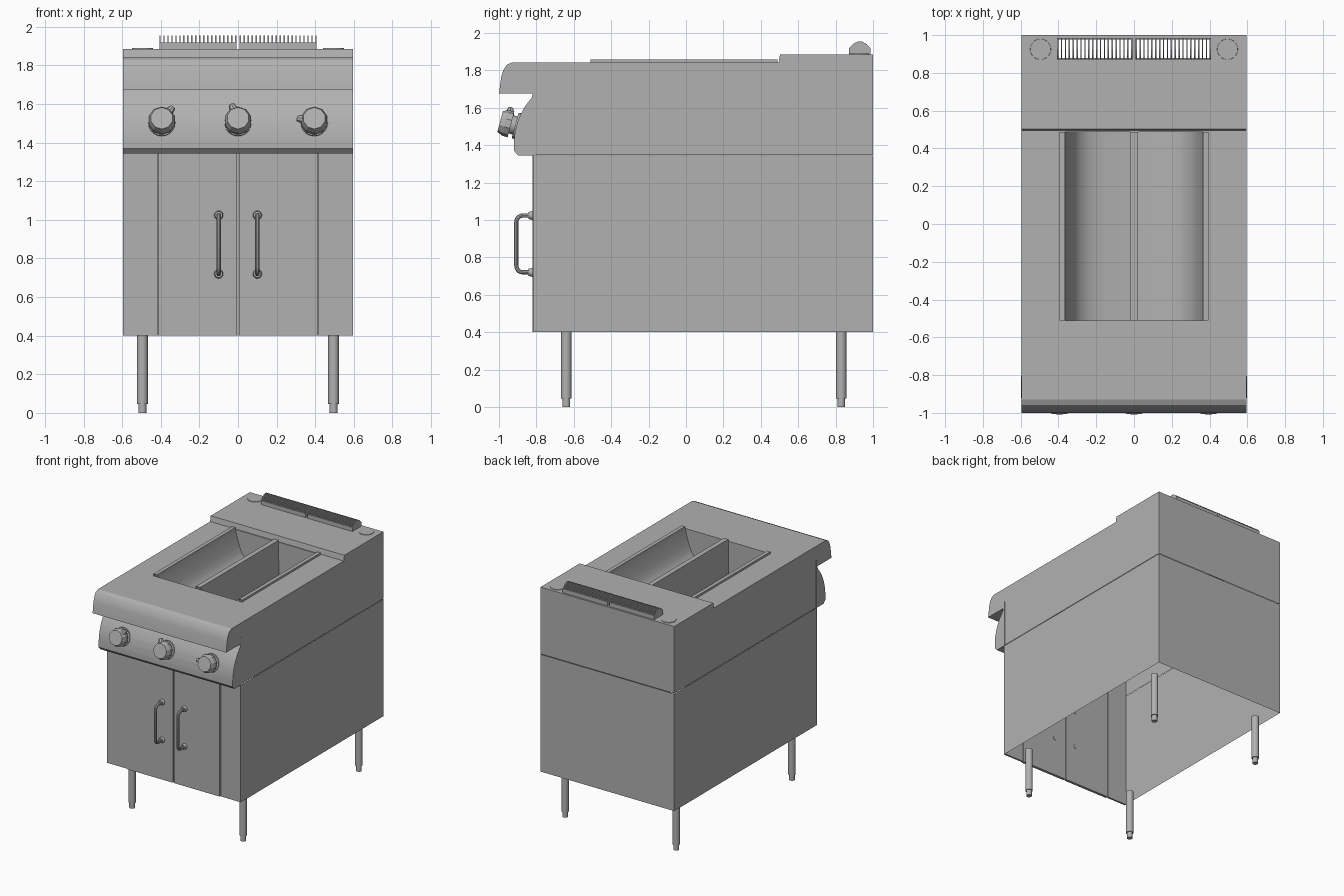
import bpy, bmesh, math
from mathutils import Matrix, Vector

if "Cube" in bpy.data.objects:
    bpy.data.objects.remove(bpy.data.objects["Cube"])

W = 0.595
steel = bpy.data.materials.new("steel")
steel.diffuse_color = (0.44, 0.44, 0.44, 1)
steel.use_nodes = True
steel.node_tree.nodes["Principled BSDF"].inputs["Base Color"].default_value = steel.diffuse_color


def smooth_edges(ob):
    bpy.ops.object.select_all(action='DESELECT')
    bpy.context.view_layer.objects.active = ob
    ob.select_set(True)
    bpy.ops.object.shade_smooth_by_angle(angle=math.radians(32))


def finish(name, bm, smooth=False):
    bmesh.ops.remove_doubles(bm, verts=bm.verts, dist=1e-5)
    bmesh.ops.recalc_face_normals(bm, faces=bm.faces)
    me = bpy.data.meshes.new(name)
    bm.to_mesh(me)
    bm.free()
    me.materials.append(steel)
    ob = bpy.data.objects.new(name, me)
    bpy.context.collection.objects.link(ob)
    if smooth:
        smooth_edges(ob)
    return ob


def face(bm, pts):
    return bm.faces.new([bm.verts.new(p) for p in pts])


def add_box(bm, x0, x1, y0, y1, z0, z1):
    m = Matrix.Translation(((x0+x1)/2, (y0+y1)/2, (z0+z1)/2)) @ Matrix.Diagonal((abs(x1-x0), y1-y0, z1-z0, 1))
    bmesh.ops.create_cube(bm, size=1, matrix=m)


def add_cyl(bm, r1, r2, z0, z1, mat=Matrix(), n=24):
    bmesh.ops.create_cone(bm, cap_ends=True, segments=n, radius1=r1, radius2=r2, depth=z1-z0,
                          matrix=mat @ Matrix.Translation((0, 0, (z0+z1)/2)))


def add_strips(bm, profile, x0, x1):
    # open (y, z) profile swept along x
    for (a, b), (c, d) in zip(profile, profile[1:]):
        face(bm, [(x0, a, b), (x1, a, b), (x1, c, d), (x0, c, d)])


def add_extrusion(bm, profile, x0, x1):
    # closed (y, z) profile with end caps
    for x in (x0, x1):
        face(bm, [(x, y, z) for y, z in profile])
    add_strips(bm, profile + profile[:1], x0, x1)


def add_deck(bm, xs, ys, z, holes):
    # flat sheet divided into cells, some left open
    for i in range(len(xs)-1):
        for j in range(len(ys)-1):
            if (i, j) not in holes:
                face(bm, [(xs[i], ys[j], z), (xs[i+1], ys[j], z), (xs[i+1], ys[j+1], z), (xs[i], ys[j+1], z)])


# lower cabinet: sheet sides and back, open underneath
bm = bmesh.new()
path = [(-W, -0.80), (-W, 1), (W, 1), (W, -0.80)]
for (a, b), (c, d) in zip(path, path[1:]):
    face(bm, [(a, b, 0.40), (c, d, 0.40), (c, d, 1.344), (a, b, 1.344)])
finish("lower_cabinet", bm)

# upper housing: side cheeks, then nose, top sheet with well, raised rear
prof = [(1, 1.347), (-0.81, 1.347), (-0.81, 1.675), (-1, 1.675), (-0.988, 1.765), (-0.975, 1.805),
        (-0.958, 1.83), (-0.93, 1.842), (0.495, 1.842), (0.503, 1.885), (1, 1.885)]
bm = bmesh.new()
for x in (-W, W):
    face(bm, [(x, y, z) for y, z in prof])
finish("upper_side_cheeks", bm)
bm = bmesh.new()
add_strips(bm, prof[1:8], -W, W)
finish("front_nose", bm, smooth=True)
bm = bmesh.new()
add_deck(bm, [-W, -0.395, 0.395, W], [-0.93, -0.51, 0.488, 0.495], 1.842, {(1, 1)})
add_deck(bm, [-W, -0.4, -0.012, 0.012, 0.4, W], [0.503, 0.88, 0.98, 1], 1.885, {(1, 1), (3, 1)})
add_strips(bm, prof[8:10], -W, W)
add_strips(bm, [prof[10], prof[0]], -W, W)
finish("top_and_back", bm)

# twin pans with curved outer walls and folded lips
for s, side in ((-1, "left"), (1, "right")):
    bm = bmesh.new()
    pan = [(0.395, 1.842), (0.395, 1.858), (0.365, 1.858), (0.362, 1.83), (0.333, 1.73), (0.315, 1.68),
           (0.285, 1.638), (0.23, 1.605), (0.15, 1.588), (0.022, 1.58), (0.02, 1.858), (0, 1.858)]
    for (a, b), (c, d) in zip(pan, pan[1:]):
        face(bm, [(s*a, -0.51, b), (s*c, -0.51, d), (s*c, 0.488, d), (s*a, 0.488, b)])
    finish(side + "_pan", bm, smooth=True)
    bm = bmesh.new()
    for y in (-0.51, 0.488):
        face(bm, [(s*0.395, y, 1.842)] + [(s*a, y, b) for a, b in pan[3:10]] + [(0, y, 1.58), (0, y, 1.842)])
    finish(side + "_pan_ends", bm)

# front panels and doors
for s, side in ((-1, "left"), (1, "right")):
    for name, a, b, y in (("front_panel", 0.418, W, -0.815), ("door", 0.004, 0.413, -0.822)):
        bm = bmesh.new()
        add_box(bm, s*a, s*b, y, -0.80, 0.40, 1.344)
        finish(side + "_" + name, bm)

# curved control panel
front = [(-0.897, 1.345), (-0.92, 1.37), (-0.92, 1.42), (-0.914, 1.47), (-0.902, 1.52),
         (-0.886, 1.56), (-0.866, 1.60), (-0.84, 1.635), (-0.824, 1.655)]
bm = bmesh.new()
add_extrusion(bm, [(-0.805, 1.345)] + front + [(-0.82, 1.674), (-0.805, 1.674)], -W-0.002, W+0.002)
for s in (-1, 1):
    add_box(bm, s*W-0.002, s*W+0.002, -0.82, -0.805, 1.65, 1.725)
finish("control_panel", bm, smooth=True)


def panel_y(z):
    for (a, b), (c, d) in zip(front, front[1:]):
        if b <= z <= d:
            return a + (c-a)*(z-b)/(d-b)


# rounded fascia that follows the panel curve
bm = bmesh.new()
rows, r = [], 0.085
for i in range(17):
    z = 1.415 + 0.225*i/16
    d = max(0, r - min(z-1.415, 1.64-z))
    rows.append((0.50 - r + math.sqrt(max(0, r*r-d*d)), panel_y(z)-0.003, z))
for (w0, y0, z0), (w1, y1, z1) in zip(rows, rows[1:]):
    face(bm, [(-w0, y0, z0), (w0, y0, z0), (w1, y1, z1), (-w1, y1, z1)])
finish("control_fascia", bm, smooth=True)

# knobs with pointers, tilted upward
for name, x, ang in (("left", -0.395, 50), ("middle", 0, 112), ("right", 0.395, 175)):
    m = Matrix.Translation((x, -0.902, 1.502)) @ Matrix.Rotation(math.radians(75), 4, 'X')
    bm = bmesh.new()
    add_cyl(bm, 0.072, 0.07, -0.01, 0.012, m)
    add_cyl(bm, 0.05, 0.05, 0.01, 0.04, m)
    add_cyl(bm, 0.072, 0.07, 0.035, 0.065, m, 10)
    add_cyl(bm, 0.07, 0.058, 0.065, 0.095, m, 10)
    p = m @ Matrix.Rotation(math.radians(ang), 4, 'Z') @ Matrix.Translation((0.066, 0, 0.058))
    bmesh.ops.create_cone(bm, cap_ends=True, segments=8, radius1=0.03, radius2=0.014, depth=0.05,
                          matrix=p @ Matrix.Rotation(math.pi/2, 4, 'Y'))
    finish(name + "_knob", bm, smooth=True)

# door handles: bent tube with flanges and bolt ends inside the door
for s, side in ((-1, "left"), (1, "right")):
    half = [(-0.82, 0.152), (-0.872, 0.152)]
    half += [(-0.872-0.035*math.sin(t), 0.117+0.035*math.cos(t)) for t in [math.radians(18*k) for k in range(1, 6)]]
    pts = [(y, 0.872+z) for y, z in half] + [(y, 0.872-z) for y, z in reversed(half)]
    cu = bpy.data.curves.new(side + "_handle", 'CURVE')
    cu.dimensions = '3D'
    cu.bevel_depth = 0.012
    cu.bevel_resolution = 3
    cu.materials.append(steel)
    sp = cu.splines.new('POLY')
    sp.points.add(len(pts)-1)
    for q, (y, z) in zip(sp.points, pts):
        q.co = (s*0.1, y, z, 1)
    ob = bpy.data.objects.new(side + "_handle", cu)
    bpy.context.collection.objects.link(ob)
    bpy.ops.object.select_all(action='DESELECT')
    bpy.context.view_layer.objects.active = ob
    ob.select_set(True)
    bpy.ops.object.convert(target='MESH')
    smooth_edges(bpy.context.view_layer.objects.active)
    bm = bmesh.new()
    for z in (0.72, 1.024):
        m = Matrix.Translation((s*0.1, -0.82, z)) @ Matrix.Rotation(math.pi/2, 4, 'X')
        add_cyl(bm, 0.024, 0.019, 0, 0.022, m)
        add_cyl(bm, 0.02, 0.02, -0.023, 0.002, m)
    finish(side + "_handle_flanges", bm, smooth=True)

# flue grilles: domed slats between two rails
dome = [(0.872, 1.885), (0.872, 1.918), (0.892, 1.94), (0.92, 1.955), (0.94, 1.955), (0.966, 1.94),
        (0.986, 1.918), (0.986, 1.885)]
for s, side in ((-1, "left"), (1, "right")):
    bm = bmesh.new()
    for k in range(20):
        x = s*(0.012 + 0.392*k/19)
        add_extrusion(bm, dome, x-0.0035, x+0.0035)
    for y in (0.872, 0.978):
        add_box(bm, s*0.009, s*0.407, y, y+0.008, 1.885, 1.918)
    finish(side + "_flue_grille", bm)
    # round cap beside the grille
    bm = bmesh.new()
    add_cyl(bm, 0.056, 0.054, 1.88, 1.889, Matrix.Translation((s*0.495, 0.925, 0)), 32)
    finish(side + "_round_cap", bm, smooth=True)

# four legs with narrower feet
for x, sx in ((-0.495, "left"), (0.495, "right")):
    for y, sy in ((-0.64, "front"), (0.83, "rear")):
        bm = bmesh.new()
        m = Matrix.Translation((x, y, 0))
        add_cyl(bm, 0.021, 0.021, 0, 0.045, m)
        add_cyl(bm, 0.028, 0.028, 0.045, 0.402, m)
        finish(sy + "_" + sx + "_leg", bm, smooth=True)
